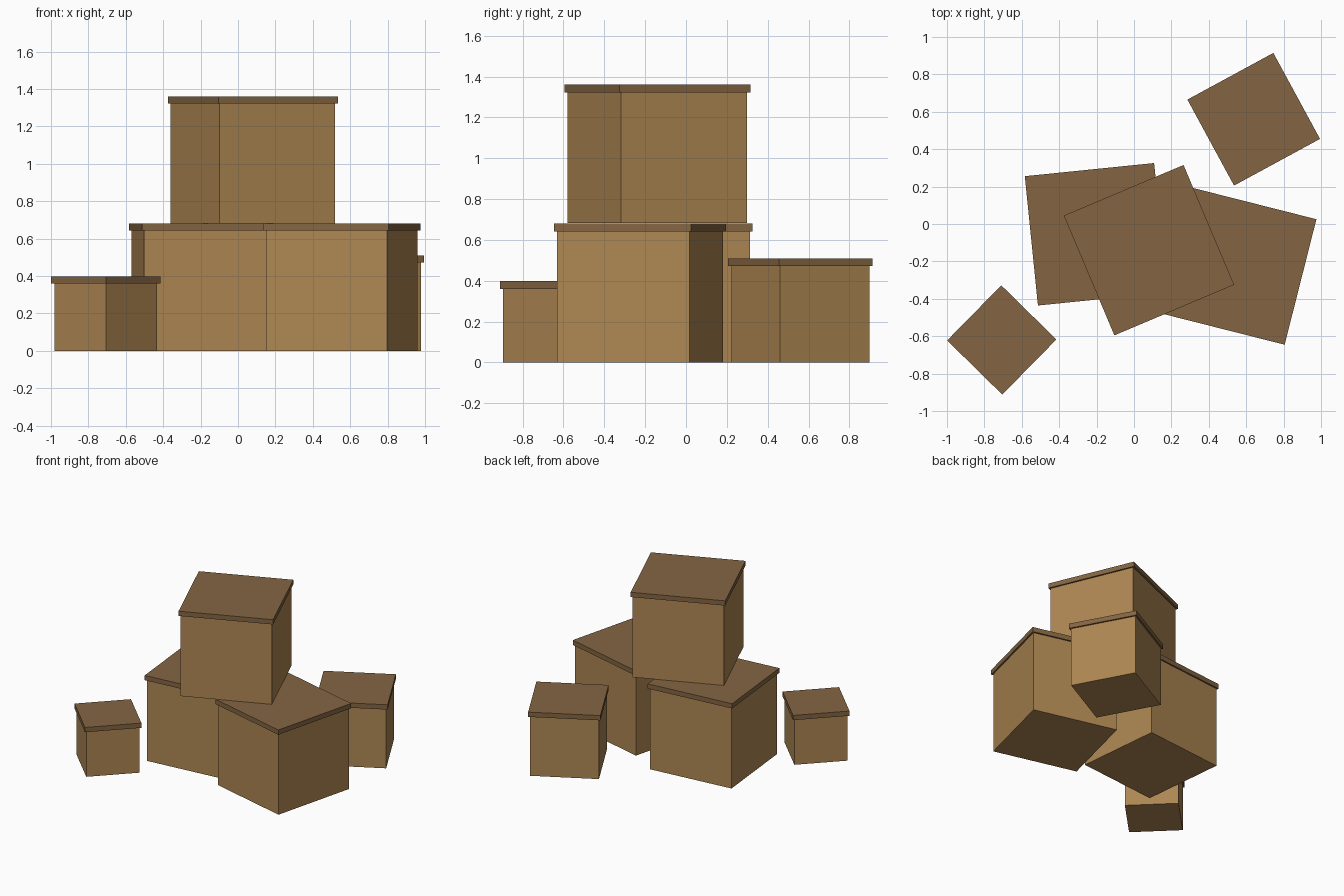
import bpy
import math

if "Cube" in bpy.data.objects:
    bpy.data.objects.remove(bpy.data.objects["Cube"])


def material(name, color):
    mat = bpy.data.materials.new(name)
    mat.diffuse_color = color
    mat.use_nodes = True
    mat.node_tree.nodes["Principled BSDF"].inputs["Base Color"].default_value = mat.diffuse_color
    return mat


BODY = material("cardboard", (0.42, 0.24, 0.085, 1))
LID = material("dark_cardboard", (0.23, 0.13, 0.055, 1))


def block(name, x, y, z0, z1, side, angle, mat):
    bpy.ops.mesh.primitive_cube_add(size=1, location=(x, y, (z0 + z1) / 2),
                                    rotation=(0, 0, math.radians(angle)))
    ob = bpy.context.object
    ob.name = name
    ob.scale = (side, side, z1 - z0)
    ob.data.materials.append(mat)


def lidded_box(name, x, y, z0, z1, lid_side, angle, lid_height=0.038, overhang=0.012):
    # Plain carton with a slightly wider flat lid
    rim = z1 - lid_height
    block(name + "_body", x, y, z0, rim, lid_side - 2 * overhang, angle, BODY)
    block(name + "_lid", x, y, rim, z1, lid_side, angle, LID)


# Two large boxes on the ground with a third stacked across them
lidded_box("left_box", -0.203, -0.055, 0, 0.68, 0.695, 5.8)
lidded_box("right_box", 0.555, -0.225, 0, 0.68, 0.692, -14.2)
lidded_box("top_box", 0.08, -0.14, 0.682, 1.36, 0.695, 22.9)

# Smaller loose boxes
lidded_box("medium_box", 0.64, 0.56, 0, 0.51, 0.523, 28.5)
lidded_box("small_box", -0.707, -0.62, 0, 0.398, 0.413, 45.5)
